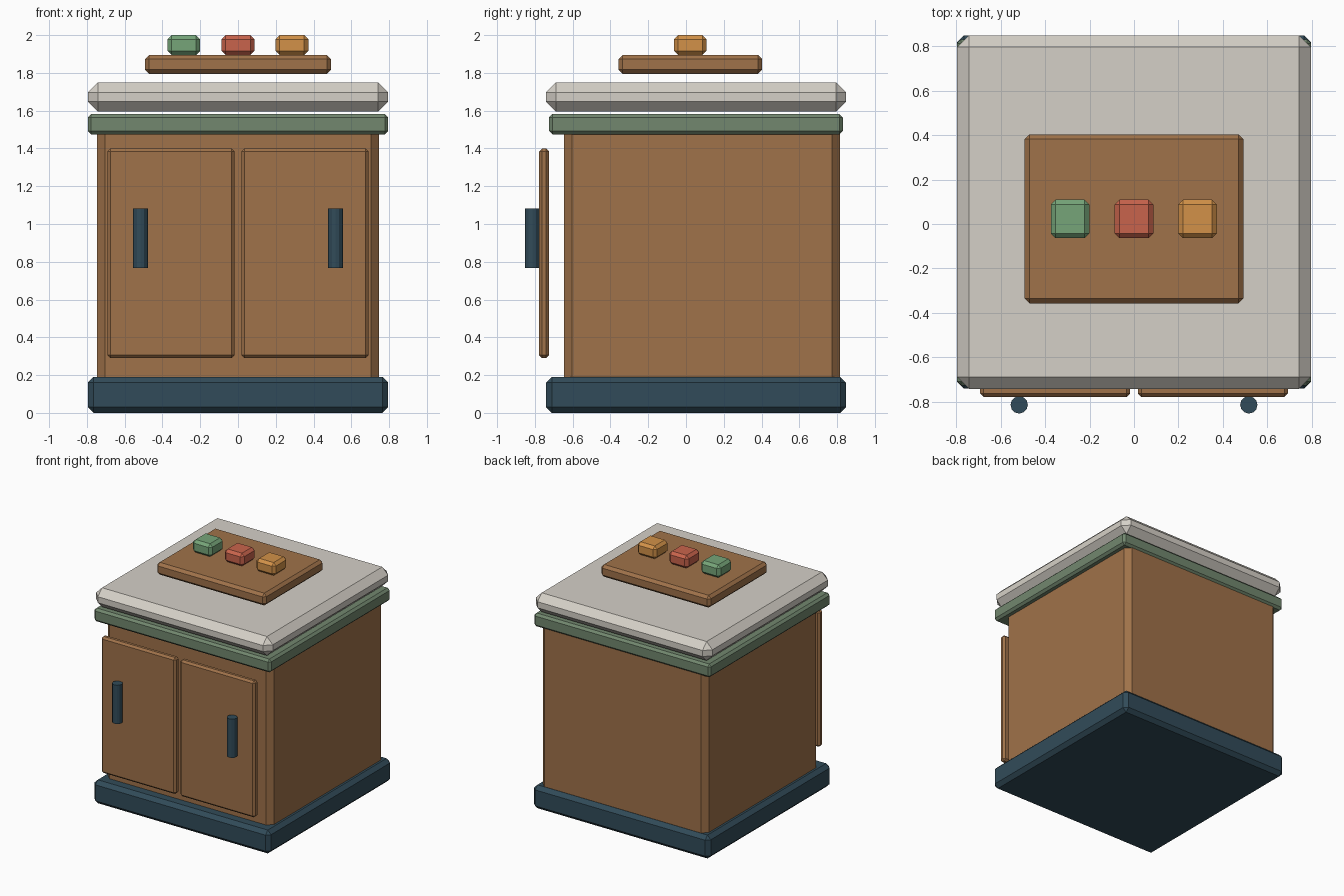
import bpy
import bmesh
from mathutils import Matrix, Vector

if "Cube" in bpy.data.objects:
    bpy.data.objects.remove(bpy.data.objects["Cube"])


def material(name, color):
    m = bpy.data.materials.new(name)
    m.diffuse_color = (*color, 1)
    m.use_nodes = True
    m.node_tree.nodes["Principled BSDF"].inputs["Base Color"].default_value = m.diffuse_color
    return m


wood = material("wood", (0.35, 0.168, 0.067))
navy = material("navy", (0.031, 0.071, 0.100))
sage = material("sage", (0.168, 0.245, 0.158))
stone = material("stone", (0.665, 0.630, 0.572))
green = material("green", (0.181, 0.376, 0.191))
red = material("red", (0.584, 0.127, 0.072))
orange = material("orange", (0.645, 0.284, 0.065))


def finish(name, bm, mat):
    mesh = bpy.data.meshes.new(name)
    bm.to_mesh(mesh)
    bm.free()
    mesh.materials.append(mat)
    obj = bpy.data.objects.new(name, mesh)
    bpy.context.collection.objects.link(obj)
    return obj


def box(name, x, y, z, bevel, mat):
    """Box spanning the given (low, high) ranges, with one chamfer on every edge."""
    lo, hi = Vector((x[0], y[0], z[0])), Vector((x[1], y[1], z[1]))
    bm = bmesh.new()
    bmesh.ops.create_cube(bm, size=1, matrix=Matrix.Translation((lo + hi) / 2)
                          @ Matrix.Diagonal((*(hi - lo), 1)))
    bmesh.ops.bevel(bm, geom=bm.edges[:], offset=bevel, segments=1,
                    profile=0.5, affect='EDGES')
    return finish(name, bm, mat)


# Cabinet carcass, plinth, trim and worktop
box("base_plinth", (-0.795, 0.795), (-0.74, 0.847), (0, 0.19), 0.03, navy)
box("cabinet_body", (-0.747, 0.747), (-0.645, 0.815), (0.13, 1.53), 0.042, wood)
box("top_trim", (-0.795, 0.795), (-0.725, 0.83), (1.475, 1.583), 0.018, sage)
box("worktop", (-0.795, 0.795), (-0.741, 0.848), (1.595, 1.75), 0.053, stone)

# Pair of doors with round bar handles
for label, s in (("left", -1), ("right", 1)):
    box(label + "_door", sorted((s * 0.018, s * 0.692)), (-0.778, -0.724),
        (0.29, 1.40), 0.016, wood)
    bm = bmesh.new()
    bmesh.ops.create_cone(bm, cap_ends=True, segments=12, radius1=0.039,
                          radius2=0.039, depth=0.315,
                          matrix=Matrix.Translation((s * 0.516, -0.813, 0.925)))
    finish(label + "_handle", bm, navy)

# Raised board with three coloured blocks
box("board", (-0.492, 0.492), (-0.357, 0.403), (1.795, 1.895), 0.022, wood)
for label, cx, mat in (("green", -0.287, green), ("red", 0, red), ("orange", 0.285, orange)):
    box(label + "_block", (cx - 0.087, cx + 0.087), (-0.064, 0.109),
        (1.895, 2.0), 0.022, mat)
